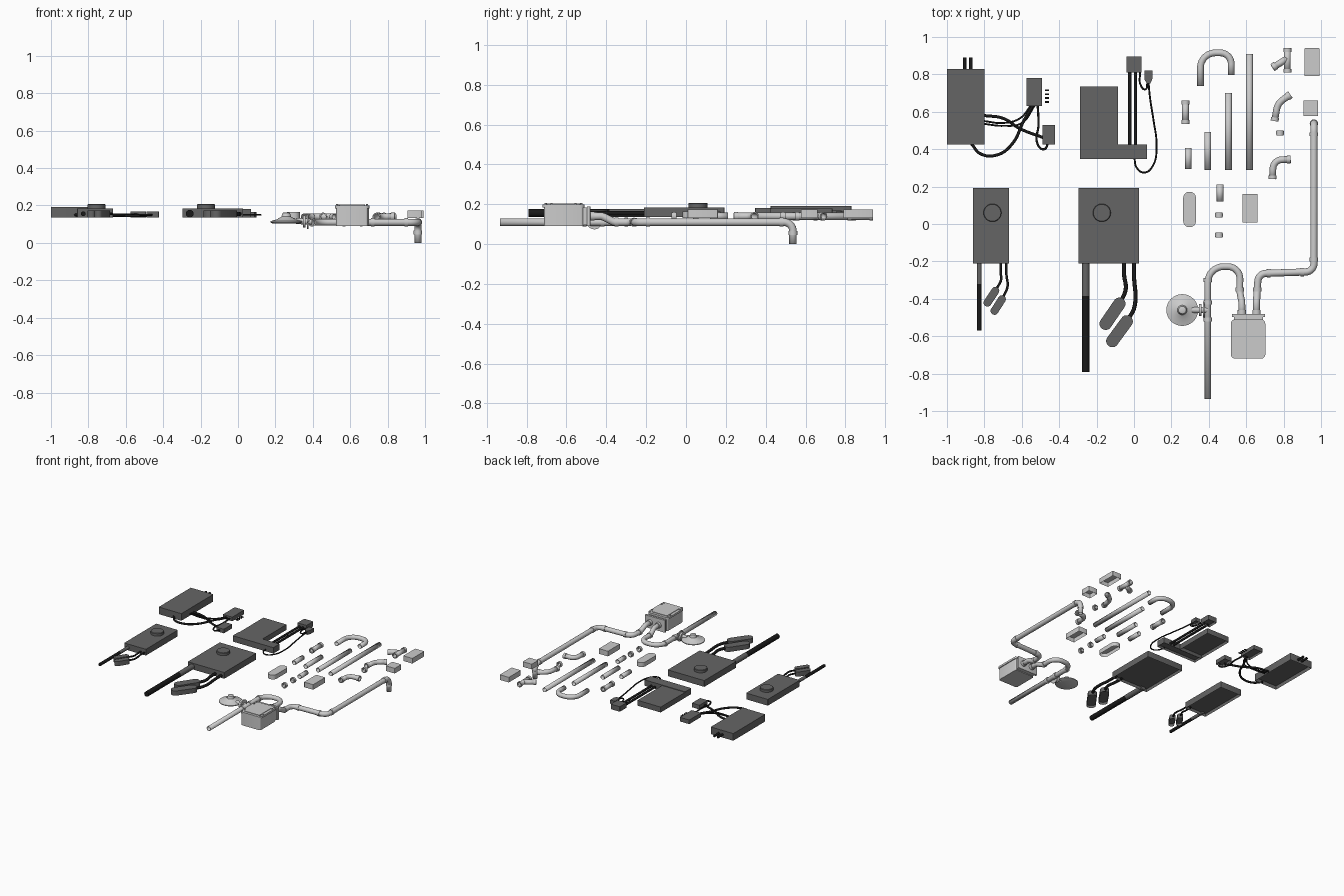
import bpy, bmesh, math
from mathutils import Vector, Matrix

if "Cube" in bpy.data.objects:
    bpy.data.objects.remove(bpy.data.objects["Cube"])


def material(name, v):
    m = bpy.data.materials.new(name)
    m.diffuse_color = (v, v, v, 1)
    m.use_nodes = True
    m.node_tree.nodes["Principled BSDF"].inputs["Base Color"].default_value = m.diffuse_color
    return m


DARK = material("dark_casing", 0.13)
BLACK = material("black_cable", 0.01)


def finish(name, bm, mat=None):
    bmesh.ops.recalc_face_normals(bm, faces=bm.faces)
    me = bpy.data.meshes.new(name)
    bm.to_mesh(me)
    bm.free()
    me.shade_smooth()
    me.set_sharp_from_angle(angle=math.radians(35))
    ob = bpy.data.objects.new(name, me)
    bpy.context.collection.objects.link(ob)
    if mat:
        me.materials.append(mat)
    return ob


def prism(name, outline, z0, z1, mat=None, wall=0, depth=0):
    """Upright prism, optionally hollowed out from underneath."""
    bm = bmesh.new()
    low = [bm.verts.new((x, y, z0)) for x, y in outline]
    high = [bm.verts.new((x, y, z1)) for x, y in outline]
    n = len(outline)
    bottom = bm.faces.new(low[::-1])
    bm.faces.new(high)
    for i in range(n):
        j = (i + 1) % n
        bm.faces.new((low[i], low[j], high[j], high[i]))
    if wall:
        bmesh.ops.inset_region(bm, faces=[bottom], thickness=wall)
        new = bmesh.ops.extrude_discrete_faces(bm, faces=[bottom])["faces"][0]
        bmesh.ops.translate(bm, verts=new.verts, vec=(0, 0, depth))
    return finish(name, bm, mat)


def rounded(x0, x1, y0, y1, r=0.003, seg=3):
    pts = []
    for k, (cx, cy) in enumerate([(x1 - r, y1 - r), (x0 + r, y1 - r), (x0 + r, y0 + r), (x1 - r, y0 + r)]):
        for s in range(seg + 1):
            a = math.pi / 2 * (k + s / seg)
            pts.append((cx + r * math.cos(a), cy + r * math.sin(a)))
    return pts


def capsule(p, q, r):
    a = math.atan2(q[1] - p[1], q[0] - p[0])
    L, c = math.dist(p, q), math.cos(a)
    s = math.sin(a)
    return [(p[0] + c * x - s * y, p[1] + s * x + c * y)
            for x, y in rounded(0, L, -r, r, r * 0.95, 6)]


def lathe(name, profile, loc, axis=(0, 0, 1), mat=None, seg=24):
    """Turn an (r, height) profile around an axis."""
    bm = bmesh.new()
    vs = [bm.verts.new((r, 0, h)) for r, h in profile]
    es = [bm.edges.new(e) for e in zip(vs, vs[1:])]
    bmesh.ops.spin(bm, geom=vs + es, cent=(0, 0, 0), axis=(0, 0, 1), angle=2 * math.pi, steps=seg)
    bmesh.ops.remove_doubles(bm, verts=bm.verts, dist=1e-5)
    rot = Vector((0, 0, 1)).rotation_difference(Vector(axis)).to_matrix().to_4x4()
    bm.transform(Matrix.Translation(loc) @ rot)
    return finish(name, bm, mat)


def rod(name, p, q, r, mat=None):
    d = Vector(q) - Vector(p)
    return lathe(name, [(0, 0), (r, 0), (r, d.length), (0, d.length)], p, d.normalized(), mat, 18)


def ring(name, p, axis, r=0.0225, L=0.02, inner=0.015):
    a = Vector(axis).normalized()
    return lathe(name, [(inner, -L / 2), (r, -L / 2), (r, L / 2), (inner, L / 2), (inner, -L / 2)], p, a)


def curve(name, r, mat, hollow):
    cu = bpy.data.curves.new(name, "CURVE")
    cu.dimensions = "3D"
    cu.bevel_depth, cu.bevel_resolution = r, 6 if hollow else 3
    cu.use_fill_caps = not hollow
    ob = bpy.data.objects.new(name, cu)
    bpy.context.collection.objects.link(ob)
    if mat:
        cu.materials.append(mat)
    if hollow:
        m = ob.modifiers.new("wall", "SOLIDIFY")
        m.thickness, m.offset = 0.003, -1
    return cu


def pipe(name, pts, r=0.018, bend=0.06):
    """Hollow pipe through corner points with rounded bends."""
    P = [Vector(p) for p in pts]
    out = [P[0]]
    for a, b, c in zip(P, P[1:], P[2:]):
        u, v = (a - b).normalized(), (c - b).normalized()
        half = u.angle(v) / 2
        t = min(bend / math.tan(half), (a - b).length * 0.5, (c - b).length * 0.5)
        R = t * math.tan(half)
        cen = b + (u + v).normalized() * (R / math.sin(half))
        s, e = b + u * t - cen, b + v * t - cen
        ang = s.angle(e)
        for i in range(9):
            k = i / 8
            out.append(cen + (s * math.sin((1 - k) * ang) + e * math.sin(k * ang)) / math.sin(ang))
    out.append(P[-1])
    out = [p for i, p in enumerate(out) if i == 0 or (p - out[i - 1]).length > 1e-4]
    cu = curve(name, r, None, True)
    sp = cu.splines.new("POLY")
    sp.points.add(len(out) - 1)
    for q, p in zip(sp.points, out):
        q.co = (*p, 1)


def cable(name, pts, r=0.006, z=0.15):
    cu = curve(name, r, BLACK, False)
    sp = cu.splines.new("BEZIER")
    sp.bezier_points.add(len(pts) - 1)
    for b, p in zip(sp.bezier_points, pts):
        b.co = (p[0], p[1], z)
        b.handle_left_type = b.handle_right_type = "AUTO"


# Control box with two top plugs and a wiring loom
prism("control_box", rounded(-1, -0.8, 0.425, 0.83), 0.135, 0.192, DARK, 0.022, 0.03)
for x in (-0.905, -0.872):
    rod("top_plug", (x, 0.825, 0.16), (x, 0.89, 0.16), 0.009, BLACK)
prism("loom_connector", rounded(-0.575, -0.492, 0.63, 0.78), 0.135, 0.168, DARK, 0.008, 0.02)
prism("small_loom_connector", rounded(-0.49, -0.423, 0.425, 0.53), 0.135, 0.168, DARK, 0.008, 0.02)
for i in range(4):
    rod("contact_pin", (-0.475, 0.652 + 0.021 * i, 0.145), (-0.455, 0.652 + 0.021 * i, 0.145), 0.005, BLACK)
cable("loop_cable", [(-0.87, 0.43), (-0.82, 0.375), (-0.73, 0.37), (-0.65, 0.43), (-0.59, 0.55), (-0.54, 0.635)], 0.008)
cable("cross_cable", [(-0.8, 0.58), (-0.7, 0.565), (-0.61, 0.51), (-0.48, 0.46)], 0.008, 0.145)
cable("upper_wire", [(-0.8, 0.55), (-0.7, 0.54), (-0.61, 0.565), (-0.55, 0.635)], 0.005)
cable("lower_wire", [(-0.8, 0.535), (-0.7, 0.525), (-0.6, 0.54), (-0.53, 0.635)], 0.005)
cable("drop_wire", [(-0.515, 0.635), (-0.51, 0.54), (-0.512, 0.42), (-0.48, 0.4), (-0.46, 0.43)], 0.006)

# L-shaped unit with flat straps and connectors
prism("back_panel", rounded(-0.29, -0.085, 0.42, 0.735), 0.135, 0.178, DARK, 0.02, 0.025)
prism("front_rail", rounded(-0.29, 0.07, 0.347, 0.425), 0.135, 0.182, DARK, 0.015, 0.02)
for x in (-0.023, 0.008):
    rod("strap_cable", (x, 0.425, 0.15), (x, 0.815, 0.15), 0.009, BLACK)
prism("strap_connector", rounded(-0.04, 0.04, 0.81, 0.895), 0.135, 0.175, DARK, 0.01, 0.02)
prism("tapered_connector", [(0.055, 0.82), (0.055, 0.775), (0.068, 0.752), (0.087, 0.752), (0.098, 0.775), (0.098, 0.82)],
      0.135, 0.165, DARK, 0.006, 0.015)
cable("short_wire", [(0.033, 0.815), (0.035, 0.745), (0.06, 0.72), (0.072, 0.755)], 0.005)
cable("long_wire", [(0.078, 0.755), (0.085, 0.68), (0.105, 0.55), (0.12, 0.43), (0.1, 0.31), (0.055, 0.275),
                    (0.015, 0.3), (0.002, 0.35)], 0.005)

# Two units with round knob, probe and capsule-ended leads
for pre, x0, x1, kx, px, pr, ysleeve, yend, leads, caps, cr in (
        ("small", -0.86, -0.668, -0.757, -0.827, 0.012, -0.32, -0.57, (-0.712, -0.682),
         (((-0.73, -0.34), (-0.795, -0.438)), ((-0.695, -0.385), (-0.757, -0.482))), 0.021),
        ("large", -0.297, 0.027, -0.172, -0.258, 0.02, -0.385, -0.79, (-0.053, 0.0),
         (((-0.06, -0.40), (-0.17, -0.56)), ((-0.02, -0.495), (-0.135, -0.652))), 0.033)):
    prism(pre + "_unit_case", rounded(x0, x1, -0.212, 0.193), 0.135, 0.185, DARK, 0.025, 0.025)
    lathe(pre + "_unit_knob", [(0, 0.17), (0.048, 0.17), (0.048, 0.204), (0.045, 0.207), (0, 0.207)], (kx, 0.06, 0), mat=DARK, seg=32)
    rod(pre + "_probe_sleeve", (px, -0.2, 0.156), (px, ysleeve, 0.156), pr * 1.05, DARK)
    rod(pre + "_probe", (px, ysleeve, 0.156), (px, yend, 0.156), pr, BLACK)
    for lx, (p, q) in zip(leads, caps):
        d = Vector((p[0] - q[0], p[1] - q[1])).normalized()
        cable(pre + "_lead", [(lx, -0.2), (lx, -0.27), ((lx + p[0]) / 2 + 0.012, p[1] + 0.05),
                              (p[0] - d.x * 0.02, p[1] - d.y * 0.02)], pr * 0.55, 0.155)
        prism(pre + "_lead_capsule", capsule(p, q, cr), 0.135, 0.172, DARK, 0.008, 0.02)

# Drain box with lid, bolts and socket block
prism("drain_box", rounded(0.525, 0.695, -0.712, -0.515, 0.012), 0.09, 0.185, None, 0.008, 0.0)
prism("drain_lid", rounded(0.518, 0.702, -0.72, -0.51, 0.022, 4), 0.185, 0.2)
prism("lid_panel", rounded(0.54, 0.68, -0.70, -0.53, 0.012), 0.195, 0.204)
prism("socket_block", rounded(0.535, 0.69, -0.54, -0.485), 0.095, 0.185)
prism("socket_flange", rounded(0.523, 0.70, -0.497, -0.48), 0.092, 0.19)
for sx in (-1, 1):
    for y in (-0.705, -0.675, -0.555, -0.525):
        lathe("lid_bolt", [(0, 0.195), (0.006, 0.195), (0.006, 0.207), (0, 0.207)], (0.61 + 0.08 * sx, y, 0), seg=8)

# Main pipe runs in and out of the drain box
Z = 0.11
pipe("inlet_pipe", [(0.395, -0.935, Z), (0.395, -0.213 - 0.015, Z), (0.568, -0.213 - 0.015, Z), (0.565, -0.36, Z),
                    (0.577, -0.42, 0.14), (0.577, -0.5, 0.14)], 0.018, 0.084)
pipe("outlet_pipe", [(0.655, -0.5, 0.14), (0.655, -0.42, 0.14), (0.658, -0.36, Z), (0.665, -0.265, Z), (0.962, -0.255, Z),
                     (0.962, 0.537, Z), (0.962, 0.537, 0.0)], 0.019, 0.045)
for p, a in (((0.395, -0.30, Z), (0, 1, 0)), ((0.395, -0.42, Z), (0, 1, 0)), ((0.395, -0.51, Z), (0, 1, 0)),
             ((0.566, -0.35, Z), (0, 1, 0)), ((0.577, -0.47, 0.14), (0, 1, 0)), ((0.655, -0.47, 0.14), (0, 1, 0)),
             ((0.659, -0.35, Z), (0, 1, 0)), ((0.72, -0.263, Z), (1, 0, 0)), ((0.9, -0.257, Z), (1, 0, 0)),
             ((0.962, -0.19, Z), (0, 1, 0)), ((0.962, 0.48, Z), (0, 1, 0)), ((0.962, 0.537, 0.055), (0, 0, 1))):
    ring("pipe_collar", p, a)

# Floor strainer joined to the inlet by a side branch
lathe("strainer_dish", [(0, 0.105), (0.075, 0.105), (0.085, 0.11), (0.085, 0.116), (0.05, 0.126), (0.026, 0.14),
                        (0.02, 0.16), (0.012, 0.163), (0, 0.163)], (0.258, -0.46, 0), seg=32)
rod("strainer_branch", (0.31, -0.46, 0.117), (0.395, -0.46, 0.113), 0.016)
ring("branch_collar", (0.355, -0.46, 0.115), (1, 0, 0), 0.032, 0.014, 0.01)
ring("branch_nut", (0.372, -0.46, 0.114), (1, 0, 0), 0.04, 0.008, 0.01)

# Loose straight pipes and fittings
ZP = 0.14
for x, y0, y1 in ((0.617, 0.29, 0.91), (0.505, 0.29, 0.70), (0.395, 0.29, 0.492), (0.29, 0.295, 0.405),
                  (0.275, 0.54, 0.655), (0.46, 0.12, 0.21)):
    pipe("straight_pipe", [(x, y0, ZP), (x, y1, ZP)])
pipe("hook_pipe", [(0.355, 0.738, ZP), (0.355, 0.915, ZP), (0.52, 0.915, ZP), (0.52, 0.797, ZP)], 0.018, 0.08)
pipe("tee_run", [(0.82, 0.81, ZP), (0.82, 0.94, ZP)])
pipe("tee_branch", [(0.82, 0.885, ZP), (0.74, 0.835, ZP)])
pipe("shallow_bend", [(0.752, 0.55, ZP), (0.768, 0.645, ZP), (0.836, 0.692, ZP)], 0.018, 0.08)
pipe("elbow_bend", [(0.74, 0.24, ZP), (0.745, 0.343, ZP), (0.838, 0.345, ZP)], 0.018, 0.07)
for x, y, a in ((0.275, 0.65, (0, 1, 0)), (0.275, 0.545, (0, 1, 0)), (0.82, 0.93, (0, 1, 0)), (0.82, 0.82, (0, 1, 0)),
                (0.75, 0.842, (8, 5, 0)), (0.753, 0.56, (1, 6, 0)), (0.828, 0.686, (7, 5, 0)),
                (0.741, 0.25, (0, 1, 0)), (0.828, 0.345, (1, 0, 0))):
    ring("socket_end", (x, y, ZP), a, 0.0215)
for x, y in ((0.455, 0.048), (0.455, -0.06), (0.78, 0.487)):
    ring("coupling_ring", (x, y, ZP), (0, 1, 0), 0.022, 0.018)
    ring("coupling_waist", (x, y, ZP), (0, 1, 0), 0.018, 0.027)

# Open-bottomed covers
for x0, x1, y0, y1 in ((0.58, 0.66, 0.008, 0.16), (0.905, 0.985, 0.577, 0.66), (0.912, 0.992, 0.79, 0.94)):
    prism("cover_box", rounded(x0, x1, y0, y1), 0.132, 0.173, None, 0.007, 0.034)
prism("oval_cover", capsule((0.297, -0.017), (0.297, 0.172), 0.034), 0.13, 0.165, None, 0.007, 0.028)
